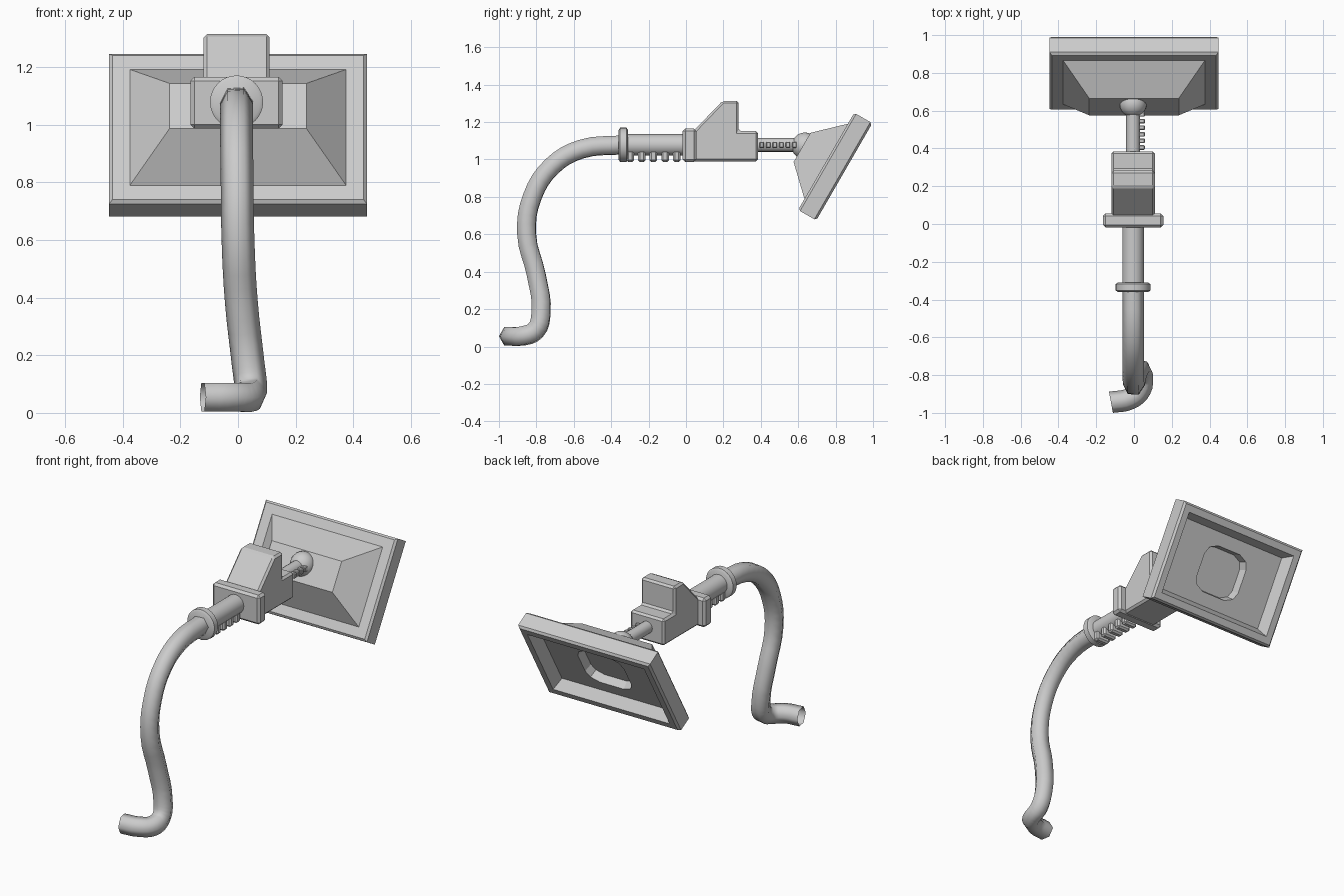
import bpy, bmesh
from math import radians, cos, sin, pi

if "Cube" in bpy.data.objects:
    bpy.data.objects.remove(bpy.data.objects["Cube"])

CX = -0.005   # centre line of the arm
AZ = 1.078    # height of the arm axis


def make(name, bm, bevel=0, segs=1, smooth=False):
    bmesh.ops.recalc_face_normals(bm, faces=bm.faces)
    me = bpy.data.meshes.new(name)
    bm.to_mesh(me)
    bm.free()
    ob = bpy.data.objects.new(name, me)
    bpy.context.collection.objects.link(ob)
    if bevel:
        m = ob.modifiers.new("Bevel", 'BEVEL')
        m.width, m.segments = bevel, segs
        m.limit_method, m.angle_limit = 'ANGLE', radians(35)
    if smooth:
        bpy.ops.object.select_all(action='DESELECT')
        ob.select_set(True)
        bpy.context.view_layer.objects.active = ob
        bpy.ops.object.shade_smooth_by_angle(angle=radians(35))
    return ob


def box(name, x, y, z, bevel=0):
    bm = bmesh.new()
    v = bmesh.ops.create_cube(bm, size=1)['verts']
    bmesh.ops.scale(bm, vec=(x[1] - x[0], y[1] - y[0], z[1] - z[0]), verts=v)
    bmesh.ops.translate(bm, vec=(sum(x) / 2, sum(y) / 2, sum(z) / 2), verts=v)
    return make(name, bm, bevel)


def loft(bm, rings):
    loops = [[bm.verts.new(p) for p in r] for r in rings]
    for a, b in zip(loops, loops[1:]):
        for i in range(len(a)):
            j = (i + 1) % len(a)
            bm.faces.new((a[i], a[j], b[j], b[i]))
    bm.faces.new(loops[0])
    bm.faces.new(loops[-1])


def turned(name, profile, n=32):
    """Lathe of (y, radius) pairs around the arm axis."""
    bm = bmesh.new()
    loft(bm, [[(CX + r * cos(2 * pi * i / n), y, AZ + r * sin(2 * pi * i / n))
               for i in range(n)] for y, r in profile])
    return make(name, bm, smooth=True)


# hexagonal cable, open at its loose end
path = [(-0.122, -0.944, 0.055), (-0.02, -0.925, 0.055), (0.035, -0.875, 0.056),
        (0.044, -0.805, 0.085), (0.034, -0.775, 0.18), (0.012, -0.80, 0.38),
        (0, -0.852, 0.60), (-0.003, -0.822, 0.80), (CX, -0.715, 0.965),
        (CX, -0.56, 1.055), (CX, -0.34, AZ)]
cu = bpy.data.curves.new("cable", 'CURVE')
cu.dimensions = '3D'
cu.bevel_depth, cu.bevel_resolution, cu.resolution_u = 0.057, 1, 4
sp = cu.splines.new('BEZIER')
sp.bezier_points.add(len(path) - 1)
for bp, p in zip(sp.bezier_points, path):
    bp.co = p
    bp.handle_left_type = bp.handle_right_type = 'AUTO'
cable = bpy.data.objects.new("cable", cu)
bpy.context.collection.objects.link(cable)
cable.select_set(True)
bpy.context.view_layer.objects.active = cable
bpy.ops.object.convert(target='MESH')

# strain relief: collar, sleeve and ribs underneath
turned("collar", [(-0.36, 0.08), (-0.352, 0.092), (-0.318, 0.092), (-0.31, 0.08)])
turned("sleeve", [(-0.32, 0.057), (0.0, 0.057)])
for i in range(5):
    y = -0.298 + i * 0.062
    box(f"sleeve_rib_{i + 1}", (CX - 0.045, CX + 0.045), (y - 0.02, y + 0.02),
        (0.986, 1.05), 0.01)

# housing block with stepped wedge top, and its front flange
prof = [(0.0, 0.99), (0.385, 0.99), (0.385, 1.152), (0.282, 1.152),
        (0.282, 1.313), (0.195, 1.313), (0.04, 1.152), (0.0, 1.152)]
bm = bmesh.new()
loft(bm, [[(x, y, z) for y, z in prof] for x in (CX - 0.115, CX + 0.115)])
make("housing", bm, 0.012)
box("housing_flange", (CX - 0.16, CX + 0.16), (-0.018, 0.056), (0.986, 1.165), 0.014)

# toothed rod and ball joint
turned("rod", [(0.37, 0.037), (0.60, 0.037)], 16)
for i in range(6):
    y = 0.405 + i * 0.035
    box(f"rod_tooth_{i + 1}", (0.01, 0.058), (y - 0.012, y + 0.012),
        (AZ - 0.016, AZ + 0.016), 0.004)
bm = bmesh.new()
bmesh.ops.create_uvsphere(bm, u_segments=24, v_segments=14, radius=0.072)
bmesh.ops.translate(bm, vec=(CX, 0.636, 1.072), verts=bm.verts)
make("ball_joint", bm, smooth=True)

# tilted head: (half width, half height, offset along its back direction)
sections = [(0.237, 0.09, 0.204), (0.375, 0.232, 0.055), (0.435, 0.288, 0.055),
            (0.447, 0.30, 0.043), (0.447, 0.30, -0.045), (0.435, 0.288, -0.057),
            (0.395, 0.248, -0.057), (0.365, 0.218, 0.01)]
bm = bmesh.new()
loft(bm, [[(-a, -b, c), (a, -b, c), (a, b, c), (-a, b, c)] for a, b, c in sections])
head = make("head", bm)

# rounded pit in the face of the head
bm = bmesh.new()
outline = [(0.155, 0.07), (0.135, 0.115), (0.08, 0.14)]
ring = outline + [(-x, y) for x, y in outline[::-1]]
ring += [(-x, -y) for x, y in ring]
loft(bm, [[(x * s, y * s, z) for x, y in ring] for z, s in ((-0.03, 1.06), (0.06, 0.94))])
cutter = make("pit_cutter", bm)
for ob in (head, cutter):
    ob.location = (0, 0.797, 0.9625)
    ob.rotation_euler = (radians(60), 0, 0)
cutter.hide_render = True
cutter.hide_set(True)
mod = head.modifiers.new("Pit", 'BOOLEAN')
mod.operation, mod.object, mod.solver = 'DIFFERENCE', cutter, 'EXACT'
